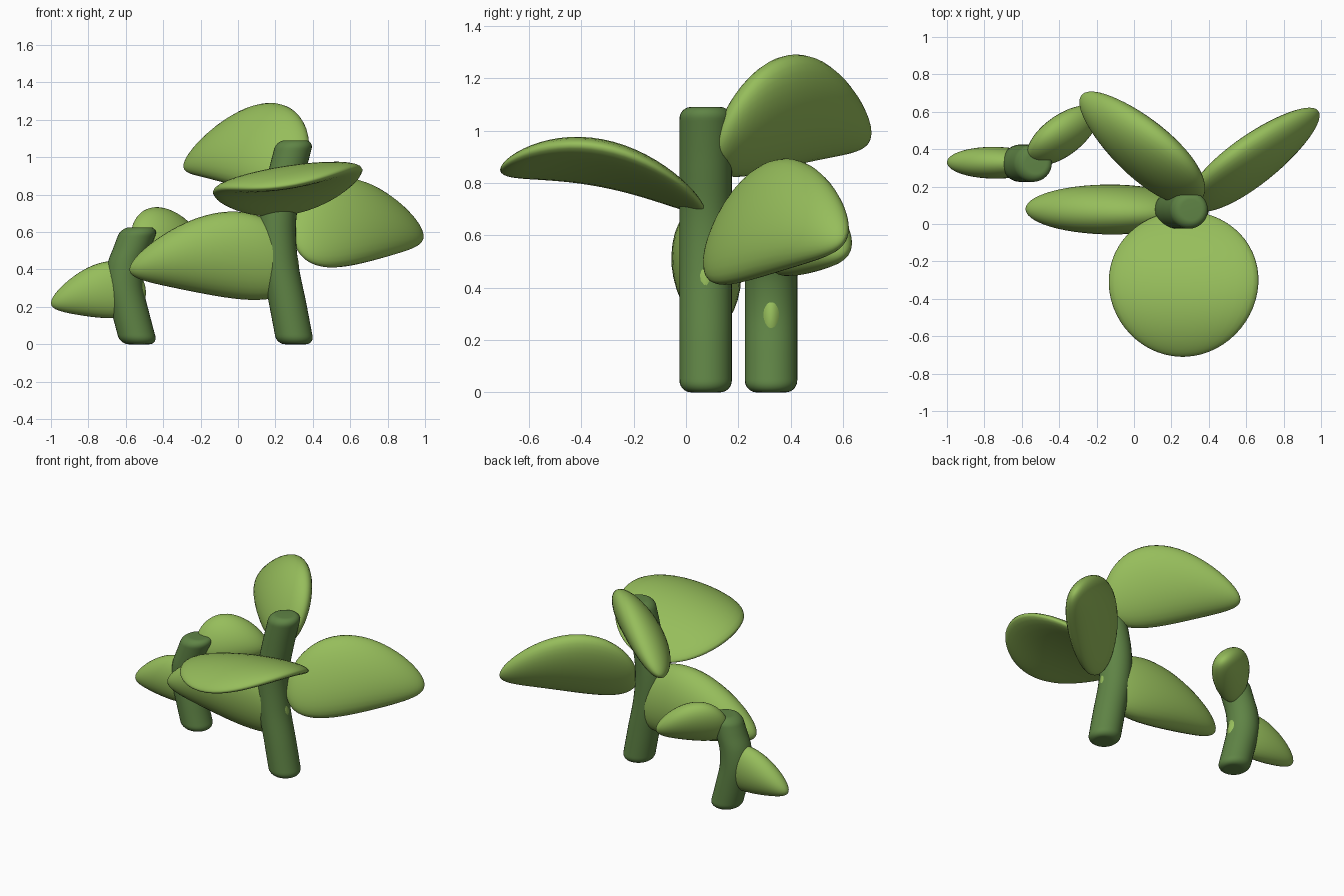
import bpy, bmesh, math
from mathutils import Vector

cube = bpy.data.objects.get("Cube")
if cube:
    bpy.data.objects.remove(cube, do_unlink=True)

UP = Vector((0, 0, 1))


def material(name, rgb):
    mat = bpy.data.materials.new(name)
    mat.use_nodes = True
    mat.diffuse_color = (*rgb, 1)
    bsdf = mat.node_tree.nodes["Principled BSDF"]
    bsdf.inputs["Base Color"].default_value = (*rgb, 1)
    bsdf.inputs["Roughness"].default_value = 0.7
    return mat


leaf_green = material("leaf green", (0.305, 0.51, 0.105))
stem_green = material("stem green", (0.115, 0.23, 0.06))


def loft(name, rings, mat):
    """Skin a list of closed rings and cap both ends."""
    bm = bmesh.new()
    rows = [[bm.verts.new(p) for p in ring] for ring in rings]
    n = len(rows[0])
    for a, b in zip(rows, rows[1:]):
        for i in range(n):
            j = (i + 1) % n
            bm.faces.new((a[i], a[j], b[j], b[i]))
    bm.faces.new(rows[0][::-1])
    bm.faces.new(rows[-1])
    bmesh.ops.recalc_face_normals(bm, faces=bm.faces)
    for f in bm.faces:
        f.smooth = True
    mesh = bpy.data.meshes.new(name)
    bm.to_mesh(mesh)
    bm.free()
    mesh.materials.append(mat)
    obj = bpy.data.objects.new(name, mesh)
    bpy.context.collection.objects.link(obj)
    return obj


def leaf(name, base, tip, arch, taper, wide, thick, steps=28, sides=32):
    """Egg-shaped pad arched upward from base to tip, wider toward the base."""
    base, tip = Vector(base), Vector(tip)
    turns = [math.tau * k / sides for k in range(sides)]
    rings = []
    for i in range(steps + 1):
        ang = math.pi * (0.01 + 0.98 * i / steps)
        u, r = math.cos(ang), math.sin(ang)
        centre = base.lerp(tip, (1 - u) / 2) + UP * arch * (1 - u * u)
        rim = wide * (1 + taper * u)
        rings.append([centre + r * (rim * math.sin(t) + thick * math.cos(t)) for t in turns])
    return loft(name, rings, leaf_green)


def upright_leaf(name, base, tip, arch, taper, height, lean, thick):
    """Leaf standing on edge, its upper rim leaning sideways."""
    along = Vector(tip) - Vector(base)
    side = UP.cross(along).normalized()
    return leaf(name, base, tip, arch, taper, UP * height + side * lean, side * thick)


def stem(name, y, path, radius=0.1, edge=0.045, steps=64, sides=32):
    """Bent post of level rings through (x, z) points with softened ends."""
    pts = [Vector((x, y, z)) for x, z in path]
    pts = [2 * pts[0] - pts[1]] + pts + [2 * pts[-1] - pts[-2]]
    spans = len(path) - 1
    turns = [math.tau * k / sides for k in range(sides)]
    rings = []
    for i in range(steps + 1):
        t = spans * (1 - math.cos(math.pi * i / steps)) / 2
        k = min(int(t), spans - 1)
        f = t - k
        a, b, c, d = pts[k:k + 4]
        p = 0.5 * (2 * b + (c - a) * f + (2 * a - 5 * b + 4 * c - d) * f ** 2
                   + (3 * b - a - 3 * c + d) * f ** 3)
        s = max(0, min(p.z - path[0][1], path[-1][1] - p.z, edge))
        r = radius - edge + math.sqrt(edge ** 2 - (edge - s) ** 2)
        rings.append([p + r * Vector((math.cos(w), math.sin(w), 0)) for w in turns])
    return loft(name, rings, stem_green)


# Stems
stem("tall_stem", 0.075, [(0.307, 0), (0.265, 0.22), (0.22, 0.45),
                          (0.211, 0.66), (0.25, 0.87), (0.305, 1.09)])
stem("short_stem", 0.325, [(-0.53, 0), (-0.57, 0.15), (-0.605, 0.3),
                           (-0.6, 0.42), (-0.565, 0.52), (-0.525, 0.625)])

# Broad leaf lying flat at the front
leaf("front_leaf", (0.27, 0.07, 0.70), (0.26, -0.71, 0.85), 0.10, 0.04,
     Vector((0.4, 0, 0.06)), UP * 0.07)

# Leaves standing on edge around the tall stem
upright_leaf("back_leaf", (0.36, 0.13, 0.98), (-0.28, 0.69, 0.96), 0.095, 0.4, 0.215, -0.09, 0.125)
upright_leaf("left_leaf", (0.30, 0.09, 0.56), (0.985, 0.605, 0.59), 0.09, 0.3, 0.225, 0.08, 0.105)
upright_leaf("right_leaf", (0.326, 0.075, 0.41), (-0.58, 0.08, 0.40), 0.075, 0.38, 0.22, 0.02, 0.132)

# Leaves on the short stem
upright_leaf("small_right_leaf", (-0.492, 0.325, 0.275), (-1.0, 0.33, 0.22), 0.04, 0.35, 0.145, 0, 0.085)
upright_leaf("small_back_leaf", (-0.56, 0.34, 0.55), (-0.2, 0.61, 0.54), 0.045, 0.25, 0.14, 0.04, 0.1)
